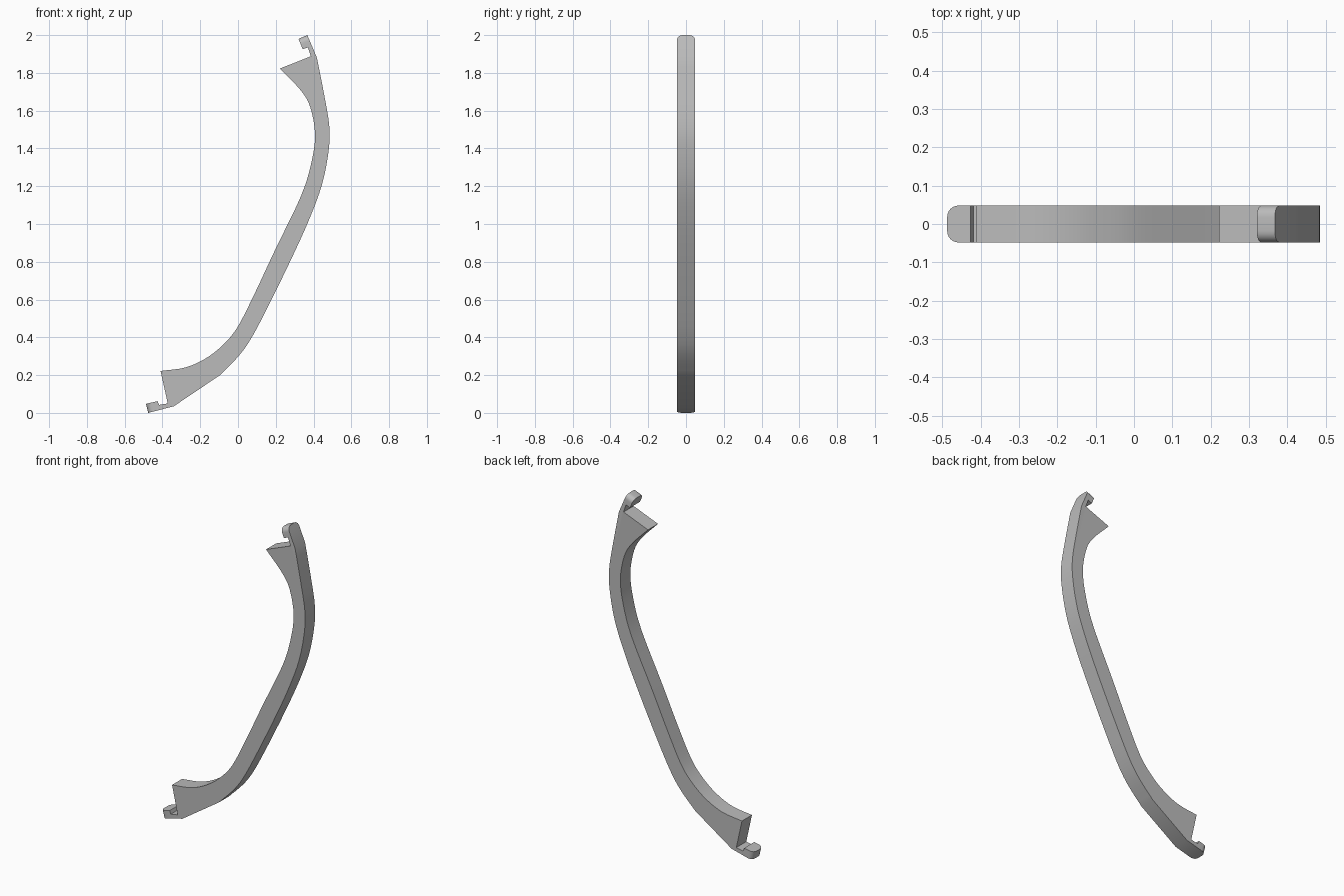
import bpy
import bmesh
import math
from mathutils import Vector

cube = bpy.data.objects.get("Cube")
if cube:
    bpy.data.objects.remove(cube, do_unlink=True)

HALF_WIDTH = 0.048

grey = bpy.data.materials.new("satin_grey")
grey.use_nodes = True
colour = (0.5, 0.5, 0.5, 1)
grey.diffuse_color = colour
grey.node_tree.nodes["Principled BSDF"].inputs["Base Color"].default_value = colour


def smooth_path(points, steps=4):
    """Spline passing through every control point."""
    pts = [Vector(p) for p in points]
    pts = [2 * pts[0] - pts[1]] + pts + [2 * pts[-1] - pts[-2]]
    path = []
    for a, b, c, d in zip(pts, pts[1:], pts[2:], pts[3:]):
        for i in range(steps):
            t = i / steps
            path.append(0.5 * (2 * b + (c - a) * t + (2 * a - 5 * b + 4 * c - d) * t ** 2
                               + (3 * b - a - 3 * c + d) * t ** 3))
    return path + [pts[-2]]


# Long curved edges of the bar, both listed from bottom to top
outer_edge = [(-.095, .2), (0, .297), (.067, .39), (.15, .545), (.275, .8), (.375, 1.02),
              (.445, 1.21), (.48, 1.39), (.483, 1.52), (.457, 1.68), (.418, 1.88)]
inner_edge = [(-.41, .222), (-.28, .24), (-.175, .286), (-.085, .355), (-.005, .45),
              (.085, .625), (.195, .86), (.33, 1.14), (.385, 1.31), (.408, 1.47),
              (.382, 1.62), (.33, 1.71), (.222, 1.823)]

# Small clip hooks at the two ends
top_hook = [(.386, 1.888), (.37, 1.935), (.343, 1.925), (.32, 1.98), (.367, 2.0)]
bottom_hook = [(-.372, .05), (-.418, .042), (-.426, .062), (-.487, .048), (-.475, 0), (-.34, .035)]

profile = (smooth_path(outer_edge) + [Vector(p) for p in reversed(top_hook)]
           + smooth_path(inner_edge)[::-1] + [Vector(p) for p in bottom_hook])

# Extrude the profile across the width
bm = bmesh.new()
face = bm.faces.new([bm.verts.new((p.x, -HALF_WIDTH, p.y)) for p in profile])
extruded = bmesh.ops.extrude_face_region(bm, geom=[face])["geom"]
bmesh.ops.translate(bm, vec=(0, 2 * HALF_WIDTH, 0),
                    verts=[v for v in extruded if isinstance(v, bmesh.types.BMVert)])

# Round the corners of both hook tips
tips = [(top_hook[3], top_hook[4]), (bottom_hook[3], bottom_hook[4])]


def is_tip(edge):
    a, b = [Vector((v.co.x, v.co.z)) for v in edge.verts]
    return abs(edge.verts[0].co.y - edge.verts[1].co.y) < 1e-4 and any(
        min((a - Vector(p)).length + (b - Vector(q)).length,
            (a - Vector(q)).length + (b - Vector(p)).length) < 1e-4 for p, q in tips)


bmesh.ops.bevel(bm, geom=[e for e in bm.edges if is_tip(e)], offset=0.03,
                offset_type='OFFSET', segments=6, profile=0.5, affect='EDGES')
bmesh.ops.recalc_face_normals(bm, faces=bm.faces)

mesh = bpy.data.meshes.new("curved_handle")
bm.to_mesh(mesh)
bm.free()
mesh.materials.append(grey)
handle = bpy.data.objects.new("curved_handle", mesh)
bpy.context.collection.objects.link(handle)

bpy.ops.object.select_all(action='DESELECT')
handle.select_set(True)
bpy.context.view_layer.objects.active = handle
bpy.ops.object.shade_smooth_by_angle(angle=math.radians(25))
